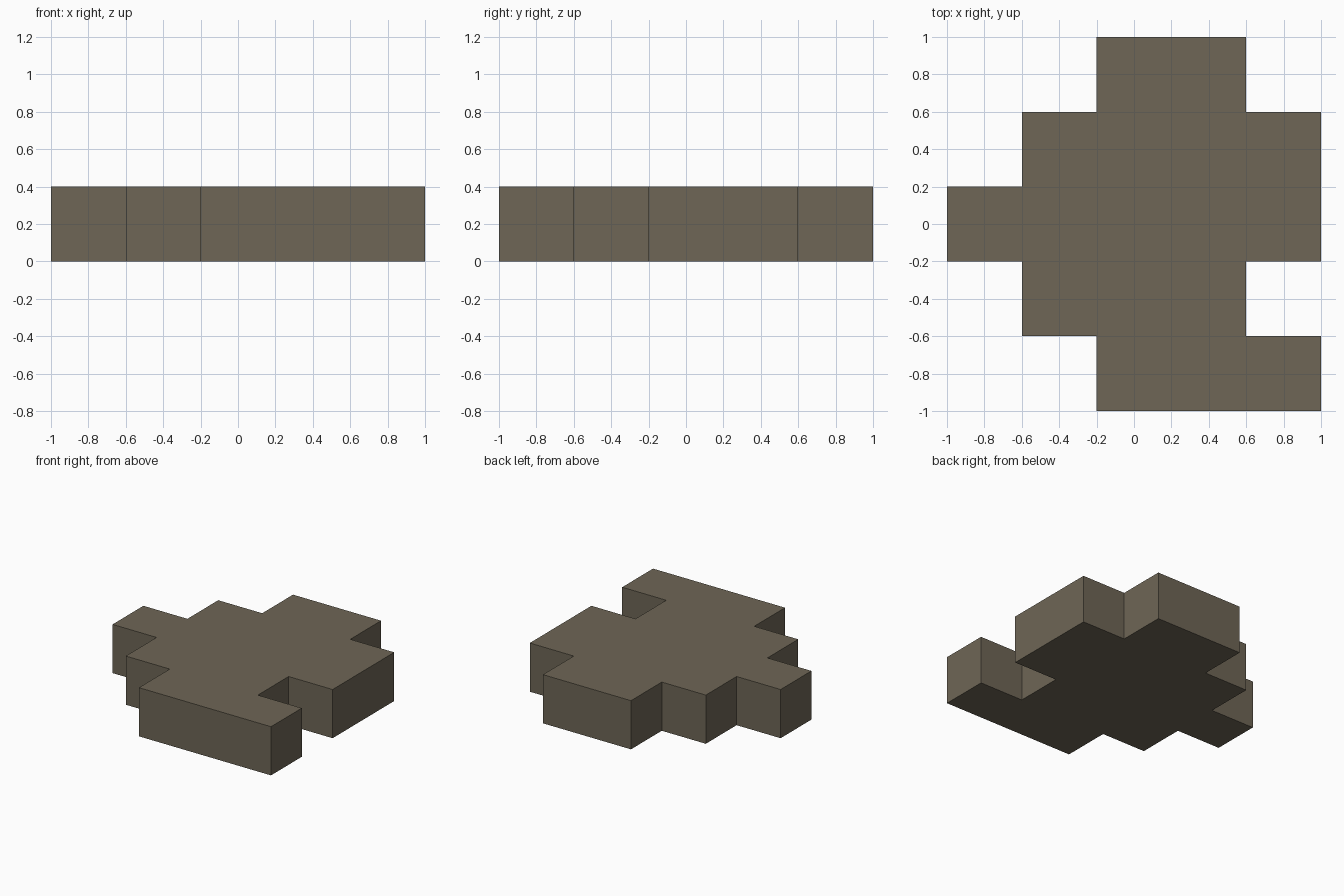
import bpy, bmesh

if "Cube" in bpy.data.objects:
    bpy.data.objects.remove(bpy.data.objects["Cube"])

# Stone colour
stone = bpy.data.materials.new("grey_brown_stone")
stone.diffuse_color = (0.156, 0.133, 0.093, 1.0)
stone.use_nodes = True
stone.node_tree.nodes["Principled BSDF"].inputs["Base Color"].default_value = stone.diffuse_color

# Stepped outline of the slab, seen from above
outline = [(-0.2, -1), (1, -1), (1, -0.6), (0.6, -0.6), (0.6, -0.2), (1, -0.2),
           (1, 0.6), (0.6, 0.6), (0.6, 1), (-0.2, 1), (-0.2, 0.6), (-0.6, 0.6),
           (-0.6, 0.2), (-1, 0.2), (-1, -0.2), (-0.6, -0.2), (-0.6, -0.6), (-0.2, -0.6)]
height = 0.4

# Extrude the outline into a solid slab
bm = bmesh.new()
base = bm.faces.new([bm.verts.new((x, y, 0)) for x, y in outline])
top = bmesh.ops.extrude_face_region(bm, geom=[base], use_keep_orig=True)
bmesh.ops.translate(bm, vec=(0, 0, height),
                    verts=[g for g in top["geom"] if isinstance(g, bmesh.types.BMVert)])
bmesh.ops.recalc_face_normals(bm, faces=bm.faces)

mesh = bpy.data.meshes.new("stepped_slab")
bm.to_mesh(mesh)
bm.free()
mesh.materials.append(stone)
slab = bpy.data.objects.new("stepped_slab", mesh)
bpy.context.collection.objects.link(slab)
